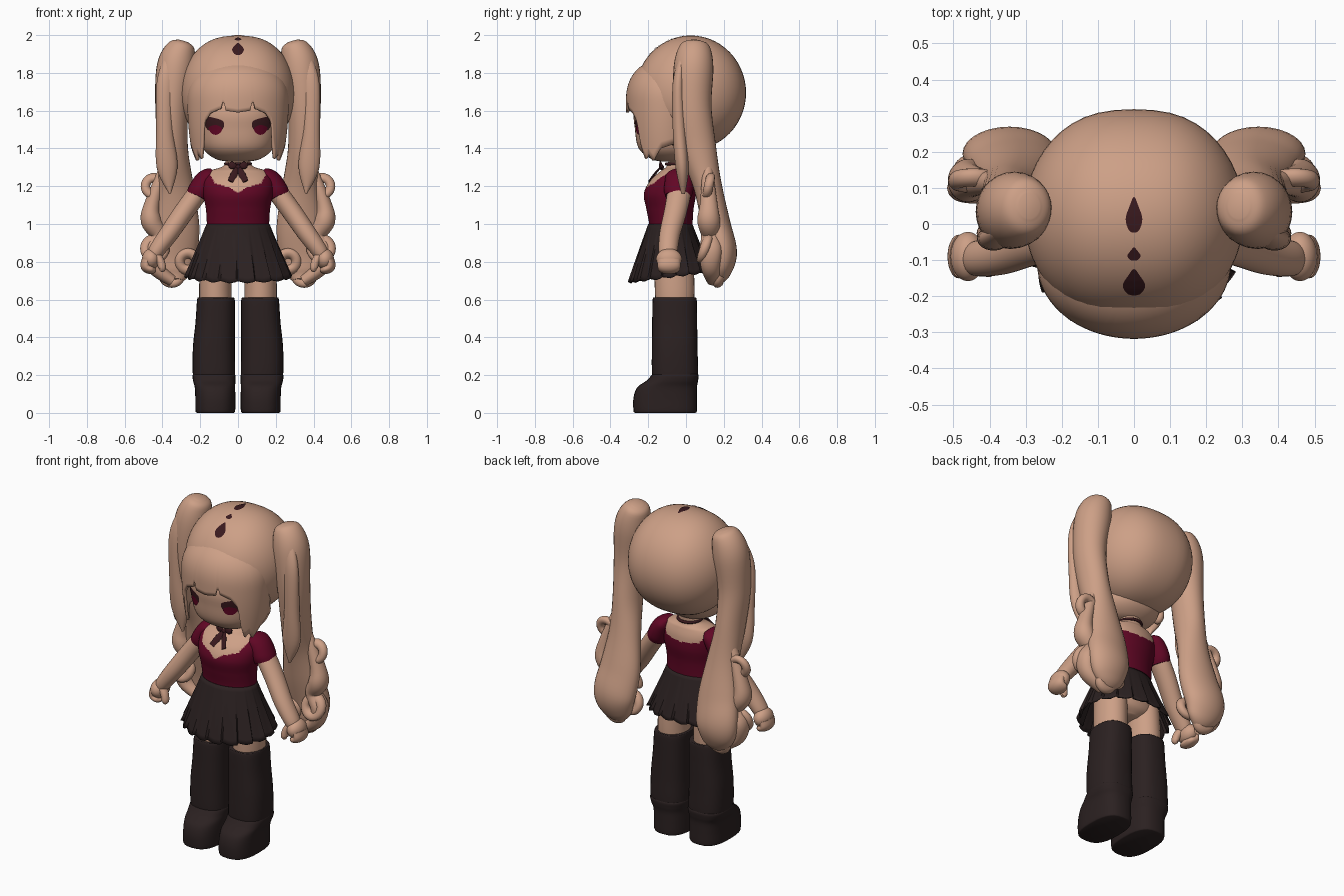
import bpy, bmesh, math
from mathutils import Vector
from mathutils.bvhtree import BVHTree

cube = bpy.data.objects.get("Cube")
if cube:
    bpy.data.objects.remove(cube)


def material(name, rgb):
    m = bpy.data.materials.new(name)
    m.use_nodes = True
    m.diffuse_color = (*rgb, 1)
    m.node_tree.nodes["Principled BSDF"].inputs["Base Color"].default_value = (*rgb, 1)
    return m


TAN = material("warm tan", (0.61, 0.35, 0.24))
DARK = material("charcoal brown", (0.024, 0.015, 0.015))
RED = material("wine red", (0.12, 0.002, 0.018))
MAROON = material("dark maroon", (0.042, 0.01, 0.013))


def finish(name, bm, mats, mirror=False, thick=0, recalc=True):
    if recalc:
        bmesh.ops.recalc_face_normals(bm, faces=bm.faces)
    me = bpy.data.meshes.new(name)
    bm.to_mesh(me)
    bm.free()
    for m in mats if isinstance(mats, list) else [mats]:
        me.materials.append(m)
    me.shade_smooth()
    me.set_sharp_from_angle(angle=math.radians(50))
    ob = bpy.data.objects.new(name, me)
    bpy.context.collection.objects.link(ob)
    if thick:
        ob.modifiers.new("thickness", 'SOLIDIFY').thickness = thick
    if mirror:
        ob.modifiers.new("mirror", 'MIRROR').use_mirror_merge = False
    return ob


def smooth_path(pts, steps):
    """Catmull-Rom interpolation of every value in the tuples."""
    out = []
    for i in range(len(pts) - 1):
        quad = [pts[max(i - 1, 0)], pts[i], pts[i + 1], pts[min(i + 2, len(pts) - 1)]]
        for k in range(steps):
            t = k / steps
            out.append([0.5 * (2 * b + (c - a) * t + (2 * a - 5 * b + 4 * c - d) * t * t
                               + (3 * b - a - 3 * c + d) * t ** 3) for a, b, c, d in zip(*quad)])
    return out + [list(pts[-1])]


def loft(name, pts, mat, flat=False, power=2, segs=28, steps=6, mirror=False, rule=None):
    """Sweep ellipses (x, y, z, half width, half depth) along a path and cap the ends."""
    path = smooth_path(pts, steps)
    bm = bmesh.new()
    rings = []
    for i, p in enumerate(path):
        c = Vector(p[:3])
        t = Vector(path[min(i + 1, len(path) - 1)][:3]) - Vector(path[max(i - 1, 0)][:3])
        side, depth = Vector((1, 0, 0)), Vector((0, 1, 0))
        if not flat:
            side = t.cross(depth).normalized()
            depth = side.cross(t).normalized()
        ring = []
        for k in range(segs):
            a = math.tau * k / segs
            u, v = (math.copysign(abs(w) ** (2 / power), w) for w in (math.cos(a), math.sin(a)))
            ring.append(bm.verts.new(c + side * u * max(p[3], .002) + depth * v * max(p[4], .002)))
        rings.append(ring)
    for r, q in zip(rings, rings[1:]):
        for k in range(segs):
            n = (k + 1) % segs
            bm.faces.new((r[k], r[n], q[n], q[k]))
    bm.faces.new(rings[0])
    bm.faces.new(rings[-1])
    if rule:
        for f in bm.faces:
            f.material_index = rule(f.calc_center_median())
    return finish(name, bm, mat, mirror)


def ball(name, centre, radii, mat, mirror=False, spread=0):
    """Ellipsoid; spread pulls its halves apart into two soft lobes."""
    bm = bmesh.new()
    bmesh.ops.create_uvsphere(bm, u_segments=48, v_segments=28, radius=1)
    for v in bm.verts:
        lobe = Vector((spread * math.tanh(4 * v.co.x), 0, 0))
        v.co = Vector(centre) + lobe + Vector(a * b for a, b in zip(v.co, radii))
    return finish(name, bm, mat, mirror)


def grid(name, cols, rows, point, mat, thick, closed=False):
    """Sheet whose vertices come from point(u, v)."""
    bm = bmesh.new()
    count = cols if closed else cols + 1
    vs = [[bm.verts.new(point(i / cols, j / rows)) for i in range(count)] for j in range(rows + 1)]
    for j in range(rows):
        for i in range(cols):
            n = (i + 1) % count
            bm.faces.new((vs[j][i], vs[j][n], vs[j + 1][n], vs[j + 1][i]))
    return finish(name, bm, mat, thick=thick)


def plate(name, target, outline, axis, mat, lift=.004, mirror=False):
    """Thin painted patch projected onto a part, along y (front) or z (top)."""
    tree = BVHTree.FromPolygons([v.co for v in target.data.vertices],
                                [p.vertices for p in target.data.polygons])
    ray = Vector((0, 1, 0)) if axis == 'y' else Vector((0, 0, -1))
    loop = [outline[-1]] + outline + outline[:2]
    pts = [Vector(p) for p in smooth_path(loop, 5)[5:-6]]
    mid = sum(pts, Vector((0, 0))) / len(pts)

    def drop(p):
        start = Vector((p.x, -3, p.y)) if axis == 'y' else Vector((p.x, p.y, 3))
        return tree.ray_cast(start, ray)[0] - ray * lift

    bm = bmesh.new()
    rings = [[bm.verts.new(drop(mid.lerp(p, s / 5))) for p in pts] for s in range(1, 6)]
    n = len(pts)
    bm.faces.new(rings[0])
    for r, q in zip(rings, rings[1:]):
        for k in range(n):
            bm.faces.new((r[k], q[k], q[(k + 1) % n], r[(k + 1) % n]))
    bm.normal_update()
    if sum(f.normal.dot(ray) for f in bm.faces) > 0:
        bmesh.ops.reverse_faces(bm, faces=bm.faces)
    return finish(name, bm, mat, mirror, recalc=False)


def ringlet(name, centre, major, minor, mat, tilt=0, mirror=True, flat=False):
    """Ring standing upright, or lying down when flat."""
    def at(u, v):
        a, b = math.tau * u, math.tau * v
        r = major + minor * math.cos(b)
        x, y, z = r * math.cos(a), minor * math.sin(b), r * math.sin(a)
        return Vector(centre) + Vector((x, z, y) if flat else (x, y + tilt * z, z))

    bm = bmesh.new()
    vs = [[bm.verts.new(at(i / 28, j / 12)) for j in range(12)] for i in range(28)]
    for i in range(28):
        for j in range(12):
            k, m = (i + 1) % 28, (j + 1) % 12
            bm.faces.new((vs[i][j], vs[k][j], vs[k][m], vs[i][m]))
    return finish(name, bm, mat, mirror)


def interp(x, table):
    for (a, p), (b, q) in zip(table, table[1:]):
        if x <= b:
            return p + (q - p) * (x - a) / (b - a)
    return table[-1][1]


# Head, ears and the two-lobed crown of hair
face = loft("face", [(0, -.08, 1.33, .05, .05), (0, -.08, 1.345, .12, .105), (0, -.085, 1.4, .185, .165),
                     (0, -.085, 1.5, .21, .185), (0, -.07, 1.62, .225, .2), (0, -.03, 1.8, .15, .15)],
            TAN, flat=True, power=2.2, segs=48)
ball("ears", (.215, -.05, 1.46), (.03, .04, .05), TAN, mirror=True)
crown = ball("hair_crown", (0, .025, 1.695), (.265, .293, .303), TAN, spread=.04)

# Fringe with long side locks
HEM = [(0, 1.59), (14, 1.6), (17, 1.66), (20, 1.61), (34, 1.585), (43, 1.54), (48, 1.42), (55, 1.34),
       (62, 1.37), (69, 1.33), (83, 1.4), (110, 1.43)]


def fringe_point(u, v):
    deg = -110 + 220 * u
    hem, a = interp(abs(deg), HEM), math.radians(deg)
    z = 1.872 - (1.872 - hem) * v ** 1.7
    k = (z - 1.65) / .222
    r = max(0, 1 - k ** 2.3) ** .45 if k > 0 else 1 - .06 * k * k
    return Vector((.268 * r * math.sin(a), -.11 - .208 * r * math.cos(a), z))


grid("fringe", 110, 22, fringe_point, TAN, .015)

# Eyes and crown marks
plate("eye_dark", face, [(.075, 1.515), (.08, 1.545), (.12, 1.56), (.16, 1.568), (.188, 1.562),
                         (.175, 1.525), (.155, 1.495), (.1, 1.488)], 'y', MAROON, mirror=True)
plate("eye_iris", face, [(.085, 1.508), (.12, 1.524), (.155, 1.51), (.142, 1.482), (.117, 1.472),
                         (.094, 1.483)], 'y', RED, lift=.007, mirror=True)
for tip, low, wide in ((-.125, -.195, .031), (-.065, -.1, .018), (.075, -.02, .023)):
    mid, high = low + (tip - low) * .35, low + (tip - low) * .75
    plate("crown_mark", crown, [(0, tip), (wide * .5, high), (wide, mid), (wide * .5, low), (-wide * .5, low),
                                (-wide, mid), (-wide * .5, high)], 'z', MAROON)

# Pigtails: main tail, front strand and curls
loft("pigtails", [(.29, .05, 1.968, .03, .035), (.298, .048, 1.94, .072, .08), (.33, .04, 1.83, .1, .105),
                  (.35, .035, 1.62, .088, .1), (.345, .065, 1.4, .08, .095), (.33, .115, 1.2, .095, .075),
                  (.33, .16, 1.0, .125, .075), (.345, .195, .85, .13, .075), (.34, .185, .75, .1, .055),
                  (.34, .165, .7, .05, .03)], TAN, mirror=True)
loft("front_strands", [(.35, -.01, 1.9, .03, .02), (.385, -.04, 1.75, .045, .03), (.388, -.035, 1.5, .045, .035),
                       (.375, -.02, 1.3, .055, .035), (.36, -.015, 1.16, .005, .01)], TAN, mirror=True)
loft("curly_strands", [(.37, .11, 1.36, .02, .02), (.45, .12, 1.12, .04, .045), (.46, .12, 1.02, .055, .06),
                       (.42, .13, .94, .045, .05), (.46, .13, .86, .045, .06), (.44, .13, .77, .04, .05),
                       (.35, .15, .7, .03, .04)], TAN, mirror=True)
ringlet("upper_curls", (.445, .12, 1.2), .045, .025, TAN, .2)
ringlet("lower_curls", (.44, .1, .87), .05, .028, TAN, .3)
ringlet("inner_curls", (.265, .14, .8), .045, .027, TAN, -.2)
ringlet("tip_curls", (.35, .18, .735), .045, .028, TAN, .2)

# Torso: bodice below the neckline, skin above it
FRONT = [(0, 1.165), (.05, 1.195), (.09, 1.205), (.125, 1.215), (.15, 1.27), (.2, 1.32)]
BACK = [(0, 1.205), (.11, 1.215), (.14, 1.26), (.2, 1.32)]


def bodice(c):
    return 1 if c.z < interp(abs(c.x), FRONT if c.y < -.07 else BACK) else 0


loft("torso", [(0, -.08, .93, .165, .115), (0, -.08, 1.0, .165, .115), (0, -.085, 1.08, .17, .125),
               (0, -.085, 1.16, .185, .138), (0, -.07, 1.23, .185, .12), (0, -.05, 1.28, .15, .085),
               (0, -.04, 1.31, .075, .06), (0, -.03, 1.38, .06, .055)],
     [TAN, RED], flat=True, segs=128, steps=12, rule=bodice)
ringlet("choker", (0, -.038, 1.318), .066, .008, MAROON, mirror=False, flat=True)

# Ribbon bow
ball("bow_knot", (0, -.13, 1.3), (.016, .014, .014), MAROON)
loft("bow_loops", [(.005, -.13, 1.3, .006, .006), (.03, -.135, 1.31, .02, .008), (.05, -.13, 1.31, .012, .006)],
     MAROON, mirror=True)
loft("bow_tails", [(.005, -.135, 1.3, .008, .004), (.02, -.165, 1.265, .018, .004), (.04, -.195, 1.225, .016, .004)],
     MAROON, mirror=True)

# Arms, puffed sleeves and hands
loft("arms", [(.15, -.03, 1.25, .04, .05), (.205, -.035, 1.175, .052, .062), (.282, -.055, 1.07, .053, .06),
              (.365, -.085, .95, .05, .055), (.43, -.095, .86, .043, .05), (.45, -.095, .82, .035, .04)],
     TAN, mirror=True)
loft("sleeves", [(.13, -.035, 1.28, .02, .04), (.15, -.035, 1.26, .042, .07), (.178, -.035, 1.225, .056, .077),
                 (.204, -.04, 1.175, .061, .077), (.218, -.043, 1.145, .059, .068)], RED, mirror=True)
ball("palms", (.46, -.09, .815), (.048, .068, .055), TAN, mirror=True)
loft("fingers", [(.48, -.09, .81, .03, .06), (.485, -.09, .775, .03, .06), (.455, -.09, .758, .024, .055),
                 (.435, -.09, .757, .01, .03)], TAN, mirror=True)
loft("thumbs", [(.43, -.11, .83, .025, .03), (.41, -.12, .8, .022, .025), (.402, -.125, .765, .02, .022),
                (.41, -.125, .75, .008, .01)], TAN, mirror=True)


# Pleated skirt
def skirt_point(u, v):
    a = math.tau * u
    saw = (u * 18) % 1
    flare = 1 + v * .08 * (saw - .6)
    rx, ry = (.167 + .115 * v) * flare, (.117 + .1 * v) * flare
    y = -.083 - .003 * v - ry * math.cos(a)
    hem = .715 + .13 * (y + .09) + .02 * abs(saw - .5)
    return Vector((rx * math.sin(a), y, 1.0 + (hem - 1.0) * v))


grid("skirt", 180, 12, skirt_point, DARK, .008, closed=True)
loft("hips", [(0, -.075, .73, .06, .07), (0, -.075, .77, .17, .11), (0, -.08, .85, .19, .125),
              (0, -.08, .95, .155, .105)], TAN, flat=True)

# Legs, stockings and boots
loft("thighs", [(.118, -.06, .55, .085, .1), (.12, -.06, .65, .086, .105), (.115, -.065, .82, .085, .105)],
     TAN, flat=True, mirror=True)
loft("stockings", [(.124, -.058, .14, .1, .11), (.127, -.058, .2, .112, .122), (.128, -.06, .34, .111, .121),
                   (.121, -.06, .48, .104, .119), (.117, -.06, .595, .1, .117), (.117, -.06, .61, .094, .11)],
     DARK, flat=True, power=2.6, mirror=True)
loft("boots", [(.12, -.11, 0, .097, .16), (.12, -.11, .012, .105, .168), (.12, -.11, .08, .106, .168),
               (.122, -.1, .135, .107, .158), (.126, -.073, .17, .112, .137), (.127, -.058, .2, .113, .124),
               (.127, -.058, .215, .1, .11)], DARK, flat=True, power=2.7, mirror=True)
